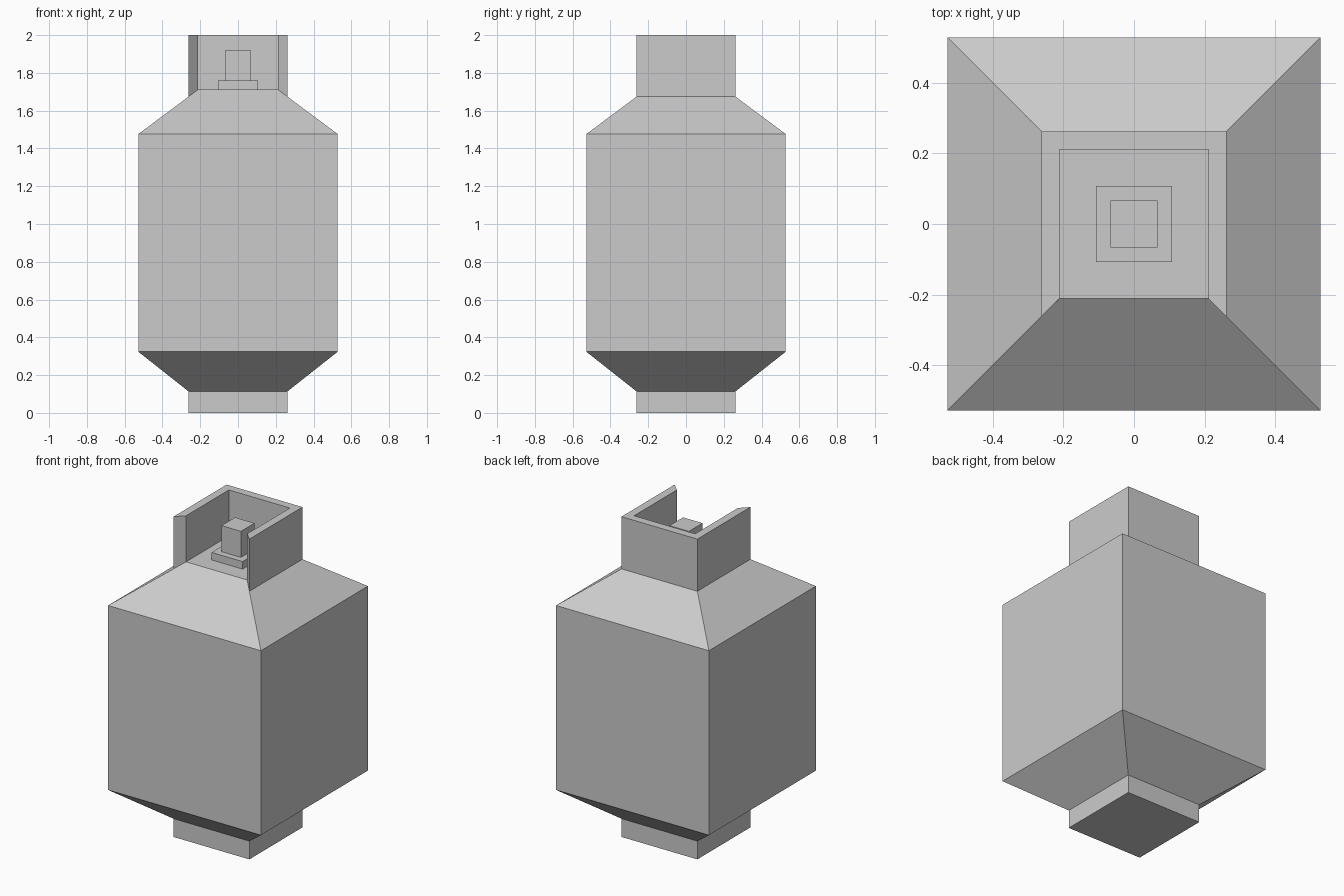
import bpy, bmesh

if "Cube" in bpy.data.objects:
    bpy.data.objects.remove(bpy.data.objects["Cube"])

BODY, NECK, INNER = 0.528, 0.262, 0.211     # half widths
SHOULDER_Z, NECK_Z, FLOOR_Z, TOP_Z = 1.476, 1.674, 1.712, 2.0


def finish(name, bm):
    bmesh.ops.recalc_face_normals(bm, faces=bm.faces[:])
    mesh = bpy.data.meshes.new(name)
    bm.to_mesh(mesh)
    bm.free()
    bpy.context.collection.objects.link(bpy.data.objects.new(name, mesh))


def square(bm, h, z):
    return [bm.verts.new((x * h, y * h, z))
            for x, y in ((-1, -1), (-1, 1), (1, 1), (1, -1))]


def square_loft(name, profile):
    """Closed solid through square rings given as (half width, z)."""
    bm = bmesh.new()
    rings = [square(bm, h, z) for h, z in profile]
    for a, b in zip(rings, rings[1:]):
        for i in range(4):
            j = (i + 1) % 4
            bm.faces.new((a[i], a[j], b[j], b[i]))
    bm.faces.new(rings[0])
    bm.faces.new(rings[-1])
    finish(name, bm)


# Tank with foot and sloped shoulders
square_loft("tank_body", [(NECK, 0), (NECK, 0.114), (BODY, 0.324),
                          (BODY, SHOULDER_Z), (INNER, FLOOR_Z)])

# Valve
square_loft("valve_base", [(0.107, FLOOR_Z), (0.107, 1.759)])
square_loft("valve_stem", [(0.067, 1.759), (0.067, 1.922)])

# Three-sided collar, open at the front with mitred ends, seated on the slope
bm = bmesh.new()
loop = [square(bm, h, z) for h, z in
        ((NECK, NECK_Z), (NECK, TOP_Z), (INNER, TOP_Z), (INNER, FLOOR_Z))]
for i in range(3):
    for a, b in zip(loop, loop[1:]):
        bm.faces.new((a[i], a[i + 1], b[i + 1], b[i]))
for end in (0, 3):
    bm.faces.new([ring[end] for ring in loop])
finish("collar", bm)
